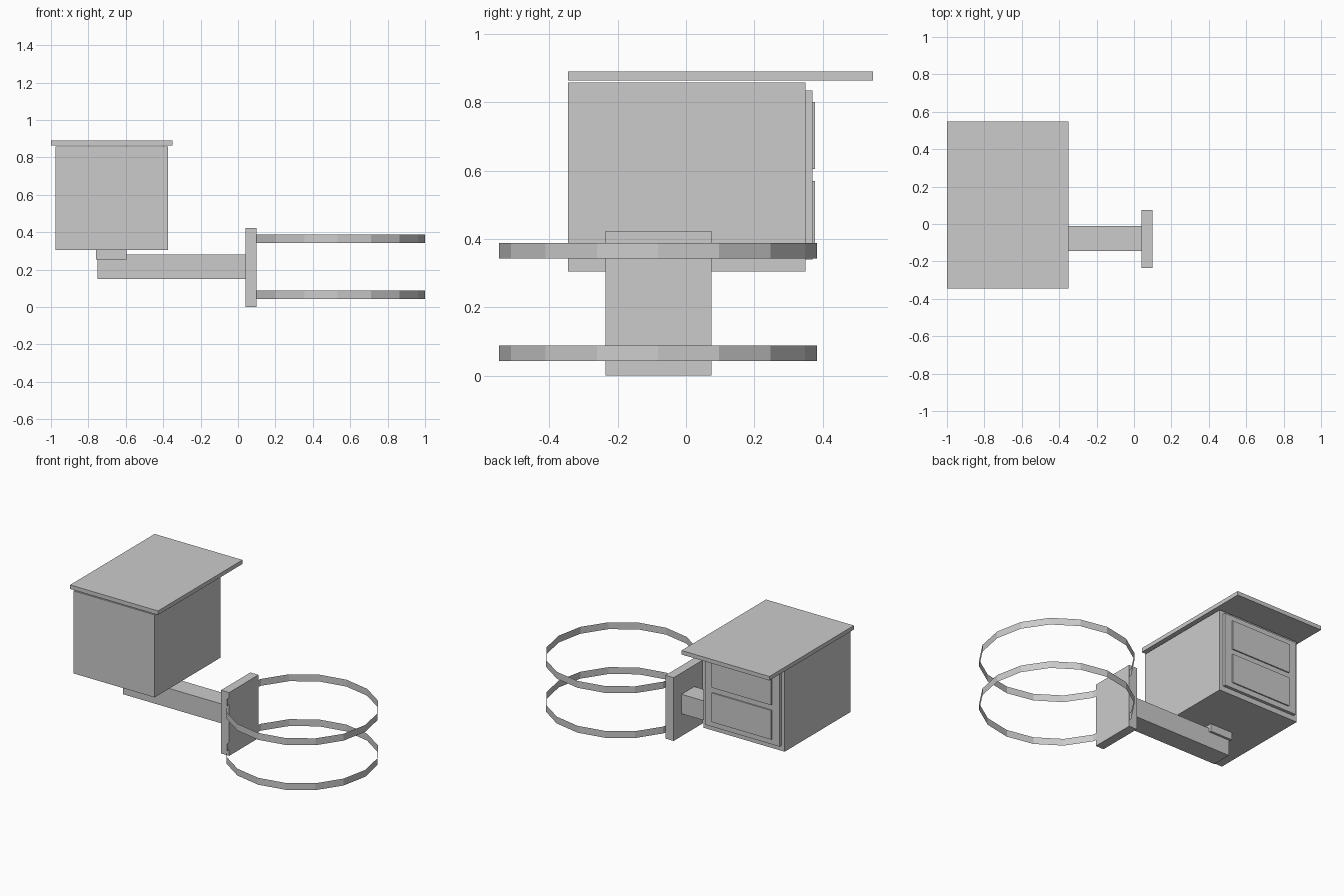
import bpy, bmesh
from mathutils import Matrix, Vector

cube = bpy.data.objects.get("Cube")
if cube:
    bpy.data.objects.remove(cube, do_unlink=True)

# One plain grey for everything
grey = bpy.data.materials.new("plain_grey")
grey.use_nodes = True
colour = (0.6, 0.6, 0.6, 1)
grey.diffuse_color = colour
grey.node_tree.nodes["Principled BSDF"].inputs["Base Color"].default_value = colour


def finish(name, bm):
    mesh = bpy.data.meshes.new(name)
    bm.to_mesh(mesh)
    bm.free()
    mesh.materials.append(grey)
    obj = bpy.data.objects.new(name, mesh)
    bpy.context.collection.objects.link(obj)
    return obj


def box(name, x, y, z):
    """Box spanning the given (low, high) range on each axis."""
    low, high = (Vector(c) for c in zip(x, y, z))
    bm = bmesh.new()
    bmesh.ops.create_cube(bm, size=1, matrix=Matrix.Translation((low + high) / 2)
                          @ Matrix.Diagonal((high - low).to_4d()))
    return finish(name, bm)


def band(name, centre, radius, z_low, z_high, sides=16):
    """Open sheet ring, without thickness."""
    bm = bmesh.new()
    ring = bmesh.ops.create_circle(bm, segments=sides, radius=radius,
                                   matrix=Matrix.Translation((*centre, z_low)))
    edges = list({e for v in ring["verts"] for e in v.link_edges})
    top = bmesh.ops.extrude_edge_only(bm, edges=edges)["geom"]
    bmesh.ops.translate(bm, vec=(0, 0, z_high - z_low),
                        verts=[g for g in top if isinstance(g, bmesh.types.BMVert)])
    bmesh.ops.recalc_face_normals(bm, faces=bm.faces)
    return finish(name, bm)


# Cabinet with an overhanging lid
box("cabinet", (-0.975, -0.375), (-0.345, 0.35), (0.305, 0.857))
box("lid", (-1.0, -0.35), (-0.345, 0.547), (0.863, 0.89))

# Rear door with two raised panels
box("door", (-0.95, -0.40), (0.35, 0.37), (0.34, 0.835))
for name, z in (("lower_panel", 0.375), ("upper_panel", 0.605)):
    box(name, (-0.895, -0.455), (0.37, 0.378), (z, z + 0.195))

# Support arm, its mounting pad and the pole plate
box("mounting_pad", (-0.76, -0.595), (-0.16, 0.005), (0.255, 0.305))
box("arm", (-0.75, 0.04), (-0.145, -0.01), (0.15, 0.28))
box("pole_plate", (0.04, 0.10), (-0.236, 0.074), (0, 0.423))

# Clamp bands round the pole
for name, z in (("lower_band", 0.042), ("upper_band", 0.342)):
    band(name, (0.533, -0.082), 0.466, z, z + 0.046)
